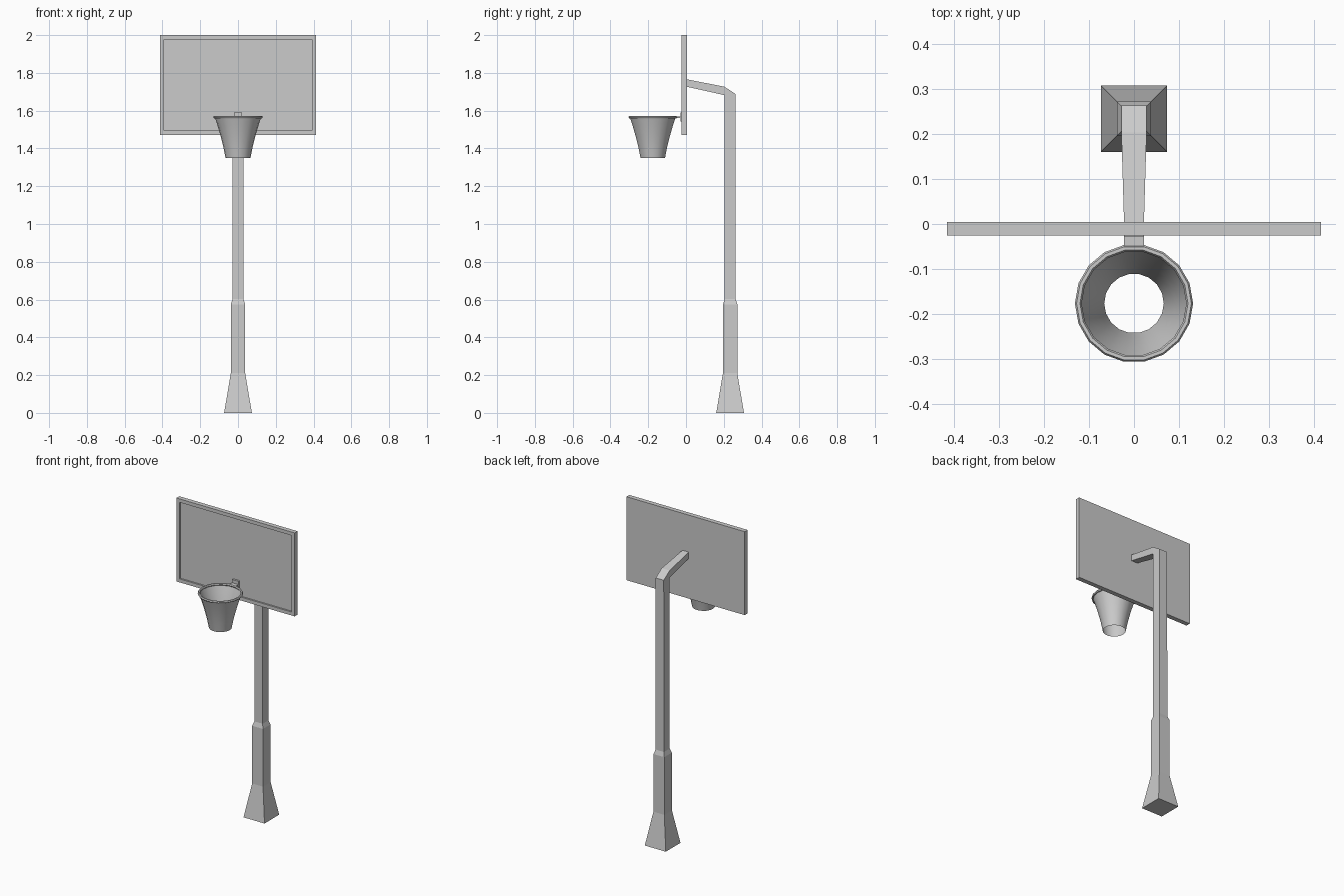
import bpy, bmesh, math

if "Cube" in bpy.data.objects:
    bpy.data.objects.remove(bpy.data.objects["Cube"])

HOOP_Y = -0.176
SIDES = 18


def make_object(name, bm, smooth=False):
    bmesh.ops.remove_doubles(bm, verts=bm.verts, dist=1e-5)
    bmesh.ops.recalc_face_normals(bm, faces=bm.faces)
    me = bpy.data.meshes.new(name)
    bm.to_mesh(me)
    bm.free()
    ob = bpy.data.objects.new(name, me)
    bpy.context.collection.objects.link(ob)
    if smooth:
        bpy.ops.object.select_all(action='DESELECT')
        ob.select_set(True)
        bpy.context.view_layer.objects.active = ob
        bpy.ops.object.shade_smooth_by_angle(angle=math.radians(35))
    return ob


def bridge(bm, a, b):
    n = len(a)
    for i in range(n):
        j = (i + 1) % n
        bm.faces.new((a[i], a[j], b[j], b[i]))


def box(name, x, y0, y1, z0, z1):
    bm = bmesh.new()
    loops = [[bm.verts.new(p) for p in ((-x, y, z0), (x, y, z0), (x, y, z1), (-x, y, z1))]
             for y in (y0, y1)]
    bridge(bm, *loops)
    for loop in loops:
        bm.faces.new(loop)
    return make_object(name, bm)


def lathe(name, profile, closed=False):
    bm = bmesh.new()
    rings = []
    for r, z in profile:
        rings.append([bm.verts.new((r * math.cos(math.tau * i / SIDES),
                                    HOOP_Y + r * math.sin(math.tau * i / SIDES), z))
                      for i in range(SIDES)])
    for a, b in zip(rings, rings[1:]):
        bridge(bm, a, b)
    if closed:
        bridge(bm, rings[-1], rings[0])
    return make_object(name, bm, smooth=True)


# Pole and arm: square sections (half width, front y, front z, back y, back z)
cy = 0.2335
sections = [(h, cy - h, z, cy + h, z) for h, z in
            ((0.0735, 0), (0.038, 0.21), (0.038, 0.575), (0.029, 0.602))]
sections += [(0.028, 0.2045, 1.682, 0.2625, 1.688),
             (0.028, 0.2045, 1.682, 0.203, 1.727),
             (0.022, 0.003, 1.727, 0.003, 1.766)]
bm = bmesh.new()
loops = [[bm.verts.new(p) for p in ((-h, fy, fz), (h, fy, fz), (h, by, bz), (-h, by, bz))]
         for h, fy, fz, by, bz in sections]
for a, b in zip(loops, loops[1:]):
    bridge(bm, a, b)
bm.faces.new(loops[0])
bm.faces.new(loops[-1])
make_object("pole_and_arm", bm)

# Backboard with a raised border around a recessed front panel
bm = bmesh.new()


def board_loop(x, y, z0, z1):
    return [bm.verts.new(p) for p in ((-x, y, z0), (x, y, z0), (x, y, z1), (-x, y, z1))]


board = [board_loop(0.414, 0.004, 1.472, 2.0), board_loop(0.414, -0.025, 1.472, 2.0),
         board_loop(0.392, -0.025, 1.494, 1.978), board_loop(0.392, -0.015, 1.494, 1.978)]
for a, b in zip(board, board[1:]):
    bridge(bm, a, b)
bm.faces.new(board[0])
bm.faces.new(board[-1])
make_object("backboard", bm)

# Hoop bracket: wall plate and horizontal tab
box("bracket_plate", 0.022, -0.028, -0.015, 1.542, 1.59)
box("bracket_tab", 0.022, -0.052, -0.026, 1.562, 1.57)

# Rim ring
lathe("rim", [(0.1235 + 0.0075 * math.cos(math.tau * k / 6),
               1.566 + 0.0075 * math.sin(math.tau * k / 6)) for k in range(6)], closed=True)

# Open flared net
lathe("net", [(0.122, 1.562), (0.108, 1.52), (0.092, 1.465), (0.078, 1.41), (0.066, 1.35)])
